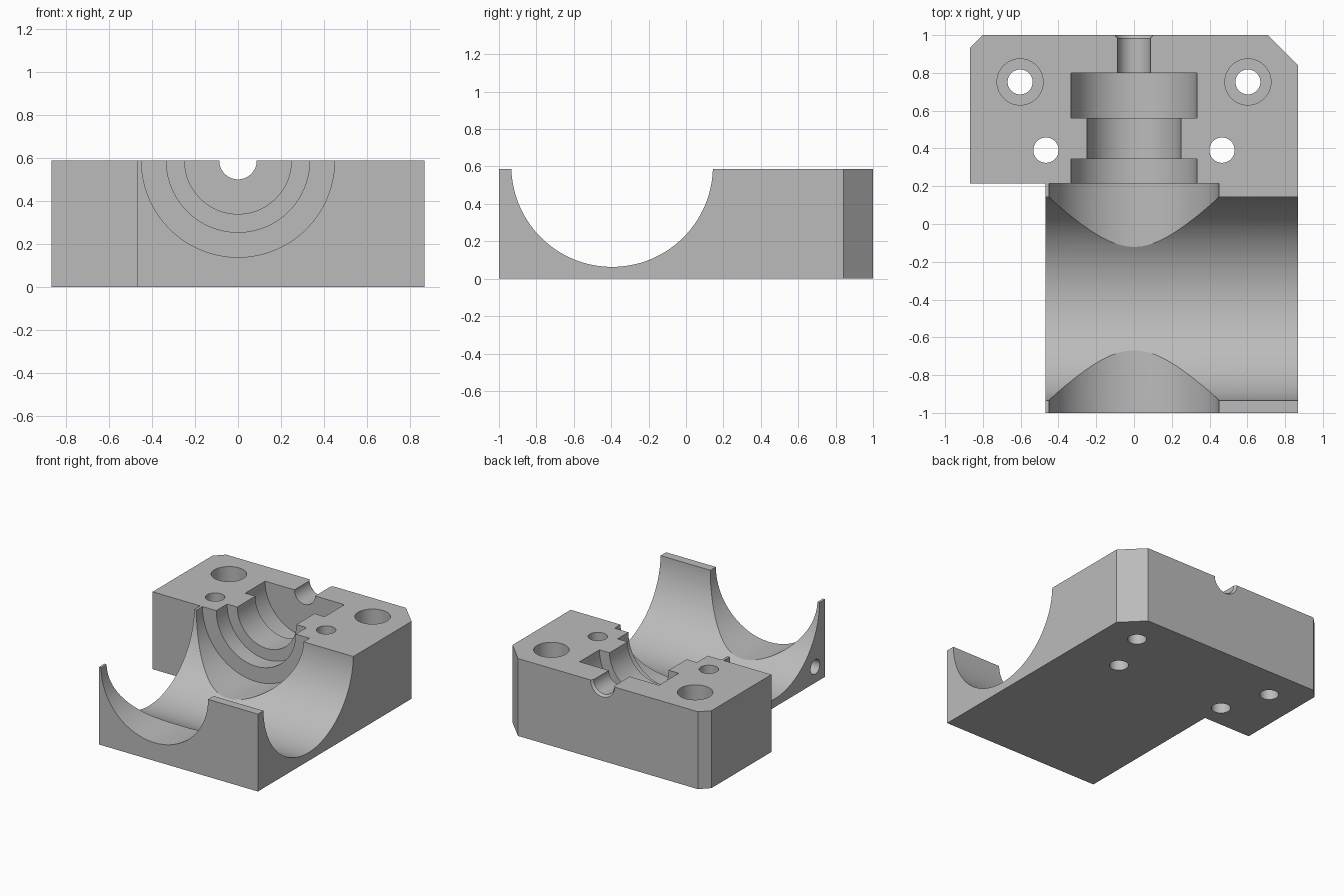
import bpy, bmesh, math
from mathutils import Matrix

if "Cube" in bpy.data.objects:
    bpy.data.objects.remove(bpy.data.objects["Cube"], do_unlink=True)

H = 0.587          # block height, also the parting plane
SEGMENTS = 96

grey = bpy.data.materials.new("machined grey")
grey.use_nodes = True
colour = (0.5, 0.5, 0.5, 1)
grey.diffuse_color = colour
grey.node_tree.nodes["Principled BSDF"].inputs["Base Color"].default_value = colour


def make_object(name, bm):
    bmesh.ops.recalc_face_normals(bm, faces=bm.faces)
    mesh = bpy.data.meshes.new(name)
    bm.to_mesh(mesh)
    bm.free()
    mesh.materials.append(grey)
    obj = bpy.data.objects.new(name, mesh)
    bpy.context.collection.objects.link(obj)
    return obj


def lathe(name, profile, origin, axis):
    """Solid of revolution from (distance along axis, radius) pairs."""
    bm = bmesh.new()
    rings = []
    for d, r in profile:
        ring = []
        for i in range(SEGMENTS):
            a = math.tau * (i + 0.5) / SEGMENTS
            ring.append(bm.verts.new((r * math.cos(a), r * math.sin(a), d)))
        rings.append(ring)
    for low, high in zip(rings, rings[1:]):
        for i in range(SEGMENTS):
            j = (i + 1) % SEGMENTS
            bm.faces.new((low[i], low[j], high[j], high[i]))
    bm.faces.new(rings[0])
    bm.faces.new(rings[-1])
    turn = {"X": Matrix.Rotation(math.pi / 2, 4, "Y"),
            "Y": Matrix.Rotation(-math.pi / 2, 4, "X"),
            "Z": Matrix.Identity(4)}[axis]
    bm.transform(Matrix.Translation(origin) @ turn)
    return make_object(name, bm)


# Block: chamfered outline with a stepped left corner, extruded upward
outline = [(-0.468, -1), (0.867, -1), (0.867, 0.842), (0.71, 1),
           (-0.8, 1), (-0.867, 0.933), (-0.867, 0.215), (-0.468, 0.215)]
bm = bmesh.new()
base = bm.faces.new([bm.verts.new((x, y, 0)) for x, y in outline])
top = bmesh.ops.extrude_face_region(bm, geom=[base])
bmesh.ops.translate(bm, vec=(0, 0, H),
                    verts=[v for v in top["geom"] if isinstance(v, bmesh.types.BMVert)])
block = make_object("bearing_block_half", bm)

# Cutters: cross trough, stepped shaft bore, bolt and dowel holes, side pin hole
cutters = [
    lathe("cross_trough", [(-1.5, 0.539), (1.5, 0.539)], (0, -0.395, H + 0.015), "X"),
    lathe("shaft_bore", [(-1.2, 0.449), (0.215, 0.449), (0.215, 0.333), (0.345, 0.333),
                         (0.345, 0.248), (0.562, 0.248), (0.562, 0.333), (0.8, 0.333),
                         (0.8, 0.087), (0.982, 0.087), (1.02, 0.117)], (0, 0, H), "Y"),
    lathe("side_pin_hole", [(-0.1, 0.055), (0.2, 0.055)], (-0.468, -0.88, 0.12), "X"),
]
for side in (-1, 1):
    cutters.append(lathe("bolt_hole", [(-0.1, 0.066), (H - 0.25, 0.066),
                                       (H - 0.25, 0.122), (H + 0.1, 0.122)],
                         (side * 0.603, 0.752, 0), "Z"))
    cutters.append(lathe("dowel_hole", [(-0.1, 0.067), (H + 0.1, 0.067)],
                         (side * 0.466, 0.391, 0), "Z"))

bpy.ops.object.select_all(action="DESELECT")
block.select_set(True)
bpy.context.view_layer.objects.active = block
for cutter in cutters:
    cutter.hide_render = True
    cut = block.modifiers.new(cutter.name, "BOOLEAN")
    cut.operation = "DIFFERENCE"
    cut.solver = "EXACT"
    cut.object = cutter
    bpy.ops.object.modifier_apply(modifier=cut.name)
for cutter in cutters:
    bpy.data.objects.remove(cutter, do_unlink=True)

bpy.ops.object.shade_smooth_by_angle(angle=math.radians(20))
